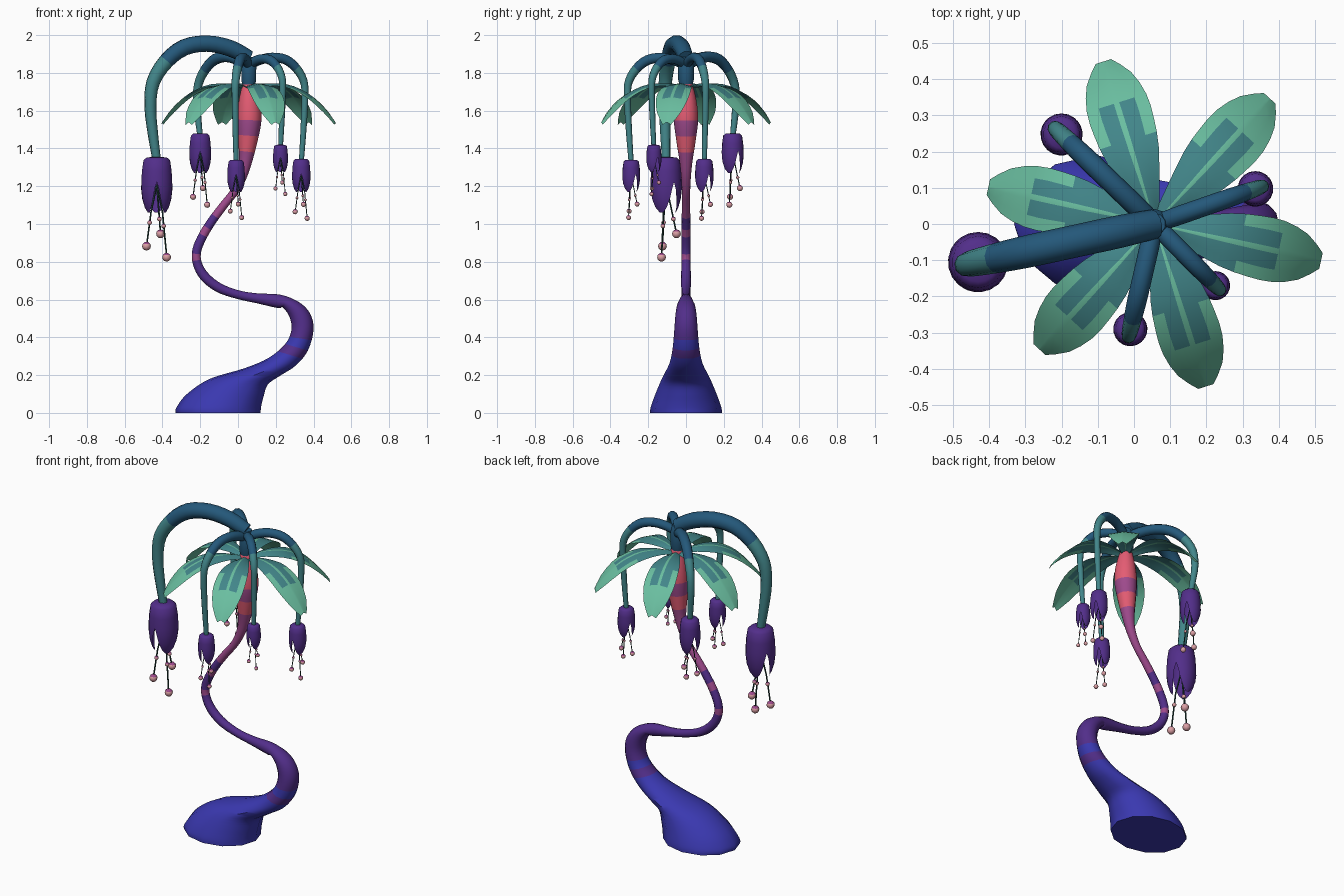
import bpy, bmesh, math
from mathutils import Vector

if "Cube" in bpy.data.objects:
    bpy.data.objects.remove(bpy.data.objects["Cube"])


def mat(name, r, g, b):
    m = bpy.data.materials.new(name)
    lin = [((c / 255 + 0.055) / 1.055) ** 2.4 for c in (r, g, b)]
    m.diffuse_color = (*lin, 1)
    m.use_nodes = True
    m.node_tree.nodes["Principled BSDF"].inputs["Base Color"].default_value = m.diffuse_color
    return m


BLUE = mat("indigo blue", 58, 56, 176)
PURPLE = mat("purple", 82, 46, 138)
MAGENTA = mat("magenta", 158, 74, 140)
CORAL = mat("coral", 228, 92, 115)
DTEAL = mat("dark teal", 36, 88, 122)
TEAL = mat("mid teal", 66, 134, 138)
GREEN = mat("light green", 106, 190, 160)
PALE = mat("pale pink", 220, 160, 165)
DARK = mat("dark green", 34, 66, 60)
CX = 0.057   # crown axis


def finish(bm, name, mats):
    me = bpy.data.meshes.new(name)
    bm.to_mesh(me)
    bm.free()
    for m in mats:
        me.materials.append(m)
    ob = bpy.data.objects.new(name, me)
    bpy.context.collection.objects.link(ob)
    return ob


def spline(pts, n):
    """Catmull-Rom through tuples of any length."""
    out = []
    for i in range(len(pts) - 1):
        p0, p1, p2 = pts[max(i - 1, 0)], pts[i], pts[i + 1]
        p3 = pts[min(i + 2, len(pts) - 1)]
        for k in range(n):
            t = k / n
            out.append(tuple(0.5 * (2 * b + (c - a) * t + (2 * a - 5 * b + 4 * c - d) * t * t
                                    + (3 * b - a - 3 * c + d) * t ** 3)
                             for a, b, c, d in zip(p0, p1, p2, p3)))
    return out + [pts[-1]]


def loft(bm, rings, colour):
    """Join rings of points into a capped tube; colour(i) gives the material index."""
    vs = [[bm.verts.new(p) for p in r] for r in rings]
    n = len(vs[0])
    new = []
    for i in range(len(vs) - 1):
        for j in range(n):
            k = (j + 1) % n
            f = bm.faces.new((vs[i][j], vs[i][k], vs[i + 1][k], vs[i + 1][j]))
            f.material_index = colour(i)
            new.append(f)
    for r, i in ((vs[0], 0), (vs[-1], len(vs) - 2)):
        f = bm.faces.new(r)
        f.material_index = colour(i)
        new.append(f)
    bmesh.ops.recalc_face_normals(bm, faces=new)


def tube(bm, path, side, sides, colour):
    """Tube along (x, y, z, r) points lying in a plane with normal 'side'."""
    rings = []
    for i, p in enumerate(path):
        a, b = path[max(i - 1, 0)], path[min(i + 1, len(path) - 1)]
        t = (Vector(b[:3]) - Vector(a[:3])).normalized()
        u = t.cross(side).normalized()
        rings.append([Vector(p[:3]) + p[3] * (math.cos(w) * side + math.sin(w) * u)
                      for w in (2 * math.pi * j / sides for j in range(sides))])
    loft(bm, rings, colour)


# Trunk: swollen foot as left edge / right edge / depth, then a thin stem as x, z, radius
foot = [(-.33, 0, .12, 0, .19), (-.325, .03, .122, .03, .187), (-.27, .10, .135, .085, .165),
        (-.15, .18, .158, .15, .135), (.03, .235, .22, .195, .11), (.16, .29, .305, .25, .085),
        (.25, .365, .37, .33, .07), (.283, .44, .4, .44, .062), (.272, .51, .382, .525, .056),
        (.235, .56, .325, .585, .047)]
stem = [(.22, .59, .036), (.1, .607, .026), (0, .626, .023), (-.1, .662, .025), (-.175, .72, .026),
        (-.215, .79, .024), (-.218, .86, .024), (-.185, .94, .024), (-.135, 1.02, .023),
        (-.075, 1.1, .022), (-.02, 1.17, .022), (.02, 1.25, .026), (.04, 1.33, .034),
        (.052, 1.44, .051), (.06, 1.55, .064), (.06, 1.65, .056), (.057, 1.74, .035)]
sections = list(foot)
for i, (x, z, r) in enumerate(stem):
    a = stem[i - 1] if i else (.28, .572, 0)
    b = stem[min(i + 1, len(stem) - 1)]
    t = Vector((b[0] - a[0], b[1] - a[1])).normalized() * r
    sections.append((x - t.y, z + t.x, x + t.y, z - t.x, r))
sections = spline(sections, 4)
rings = []
for lx, lz, rx, rz, ry in sections:
    c, h = Vector(((lx + rx) / 2, 0, (lz + rz) / 2)), Vector(((rx - lx) / 2, 0, (rz - lz) / 2))
    rings.append([c + h * math.cos(w) + Vector((0, ry * math.sin(w), 0))
                  for w in (2 * math.pi * j / 12 for j in range(12))])
# Colour bands by height: (upper limit, material slot)
bands = [(.315, 0), (.34, 1), (.395, 0), (.81, 1), (.85, 2), (.945, 1), (.99, 2), (1.045, 1),
         (1.385, 2), (1.47, 3), (1.555, 2), (9, 3)]


def trunk_colour(i):
    z = sum(sections[i][k] + sections[i + 1][k] for k in (1, 3)) / 4
    return next(m for top, m in bands if z < top)


bm = bmesh.new()
loft(bm, rings, trunk_colour)
finish(bm, "trunk", [BLUE, PURPLE, MAGENTA, CORAL])

# Crown stem
bm = bmesh.new()
tube(bm, [(CX, 0, 1.72, .03), (CX, 0, 1.76, .041), (CX, 0, 1.85, .042), (CX, 0, 1.885, .03)],
     Vector((0, 1, 0)), 10, lambda i: 0)
finish(bm, "crown_stem", [DTEAL])

# Leaves: radius, height, half width
leaf = spline([(.02, 1.73, .02), (.1, 1.745, .045), (.2, 1.742, .075), (.28, 1.715, .086),
               (.35, 1.672, .086), (.42, 1.605, .064), (.47, 1.54, .022)], 2)
cols = [-1, -.6, -.09, .09, .6, 1]
for n in range(6):
    a = math.radians(47.5 + 60 * n)
    d, s = Vector((math.cos(a), math.sin(a), 0)), Vector((-math.sin(a), math.cos(a), 0))
    bm = bmesh.new()
    grid = [[bm.verts.new(Vector((CX, 0, z - .015 * abs(c))) + d * r + s * w * c) for c in cols]
            for r, z, w in leaf]
    for i in range(len(grid) - 1):
        for j in range(5):
            f = bm.faces.new((grid[i][j], grid[i + 1][j], grid[i + 1][j + 1], grid[i][j + 1]))
            limit = (.24, .34, 0, .34, .24)[j]
            f.material_index = 0 if leaf[i][0] < limit else 1
    finish(bm, f"leaf_{n + 1}", [TEAL, GREEN])

# Hanging flowers: bell x, y, bell top, bell bottom, bell radius, arch height, tube radius
flowers = [(-.43, -.105, 1.355, 1.06, .083, 1.955, .045), (-.2, .247, 1.48, 1.27, .058, 1.885, .029),
           (.335, .097, 1.345, 1.17, .049, 1.882, .026), (.225, -.17, 1.42, 1.275, .04, 1.875, .025),
           (-.01, -.29, 1.34, 1.17, .047, 1.88, .027)]
# Arch shape: distance outward, drop below the top, thickness
arch = [(0, .15, .9), (.2, .05, 1), (.45, 0, 1), (.7, .04, 1), (.9, .19, .92), (1.04, .41, .8),
        (1.07, .67, .7)]
# Bell: distance down, radius, petal half angle
bell = [(0, .25, 60), (.01, .66, 60), (.06, .86, 60), (.25, .96, 60), (.45, 1, 60), (.58, 1, 52),
        (.75, .93, 45), (.9, .78, 33), (1, .6, 12)]
for n, (x, y, zt, zb, R, top, tr) in enumerate(flowers, 1):
    out = Vector((x - CX, y, 0))
    D = out.length
    side = Vector((-y, x - CX, 0)).normalized()
    path = [(CX + out.x * t, out.y * t, top - D * k, tr * w) for t, k, w in arch]
    zl = path[-1][2]
    path += [(CX + out.x * 1.045, out.y * 1.045, (zl + zt) / 2, tr * .62), (x, y, zt - .02, tr * .5)]
    bm = bmesh.new()
    tube(bm, spline(path, 3), side, 10, lambda i: 0 if i < 12 else 1)
    finish(bm, f"tendril_{n}", [DTEAL, TEAL])

    # Bell with three petals split towards the bottom
    L = zt - zb
    bm = bmesh.new()
    for p in range(3):
        rows = []
        for f, r, half in bell:
            ang = [math.radians(-30 + 120 * p + half * k / 3) for k in range(-3, 4)]
            rows.append([bm.verts.new((x + R * r * math.cos(w), y + R * r * math.sin(w), zt - L * f))
                         for w in ang])
        for i in range(len(rows) - 1):
            for j in range(6):
                bm.faces.new((rows[i][j], rows[i + 1][j], rows[i + 1][j + 1], rows[i][j + 1]))
    bmesh.ops.remove_doubles(bm, verts=bm.verts, dist=.0005)
    finish(bm, f"bell_{n}", [PURPLE])

    # Stamens: thread, small bead and end ball
    bm = bmesh.new()
    for deg, drop in ((200, .6), (-25, .8), (70, .38)):
        w = math.radians(deg)
        e = Vector((math.cos(w), math.sin(w), 0))
        base = Vector((x, y, zb))
        mid, end = base + e * R * .4, base + e * R * .7 - Vector((0, 0, drop * L))
        pts = [base + Vector((0, 0, L * .5)), mid, end]
        tube(bm, [(*q, R * .055) for q in pts], Vector((-e.y, e.x, 0)), 5, lambda i: 0)
        bead = mid.lerp(end, .3)
        for q, rad in ((bead, R * .15), (end, R * .28)):
            ball = bmesh.ops.create_uvsphere(bm, u_segments=8, v_segments=6, radius=rad)["verts"]
            bmesh.ops.translate(bm, verts=ball, vec=q)
            for f in {f for v in ball for f in v.link_faces}:
                f.material_index = 1 if f.calc_center_median().z > q.z + rad * .3 else 2
    finish(bm, f"stamens_{n}", [DARK, MAGENTA, PALE])

# Smooth shading with sharp edges kept
for ob in bpy.context.collection.objects:
    ob.select_set(True)
    bpy.context.view_layer.objects.active = ob
bpy.ops.object.shade_smooth_by_angle(angle=math.radians(50))
